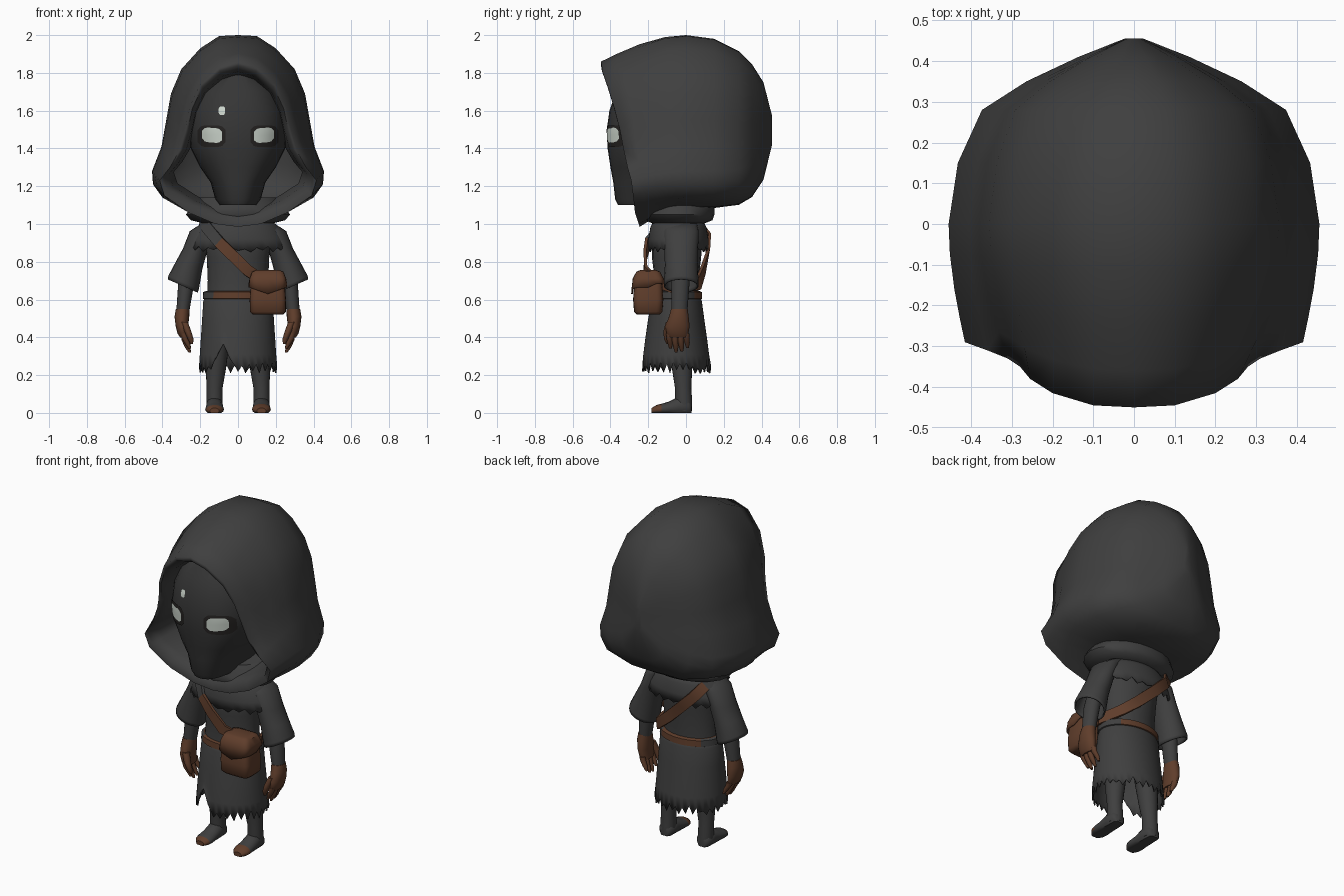
import bpy, bmesh, random
from math import sin, cos, pi, radians
from mathutils import Vector

random.seed(4)
cube = bpy.data.objects.get("Cube")
if cube:
    bpy.data.objects.remove(cube, do_unlink=True)


def material(name, r, g, b):
    m = bpy.data.materials.new(name)
    m.use_nodes = True
    m.diffuse_color = (r, g, b, 1)
    node = next(n for n in m.node_tree.nodes if n.type == 'BSDF_PRINCIPLED')
    node.inputs["Base Color"].default_value = (r, g, b, 1)
    return m


CLOTH = material("charcoal cloth", .05, .05, .05)
FACE = material("dark face", .036, .036, .036)
SOCKET = material("eye socket", .018, .016, .015)
BROWN = material("brown leather", .115, .047, .024)
EYE = material("pale eye", .6, .66, .6)


def finish(name, bm, mats, thick=0, angle=50, normals=True):
    if normals:
        bmesh.ops.recalc_face_normals(bm, faces=bm.faces)
    mesh = bpy.data.meshes.new(name)
    bm.to_mesh(mesh)
    bm.free()
    ob = bpy.data.objects.new(name, mesh)
    bpy.context.collection.objects.link(ob)
    for m in mats:
        mesh.materials.append(m)
    bpy.ops.object.select_all(action='DESELECT')
    ob.select_set(True)
    bpy.context.view_layer.objects.active = ob
    bpy.ops.object.shade_smooth_by_angle(angle=radians(angle))
    if thick:
        mod = ob.modifiers.new("thickness", 'SOLIDIFY')
        mod.thickness = thick
        mod.offset = 0
    return ob


def loft(name, rings, mats, cap=(True, True), thick=0, rule=None, angle=50):
    """Skin closed loops of equal length; rule picks a colour from a face centre."""
    bm = bmesh.new()
    rows = [[bm.verts.new(p) for p in r] for r in rings]
    n = len(rows[0])
    for a, b in zip(rows, rows[1:]):
        for i in range(n):
            j = (i + 1) % n
            bm.faces.new((a[i], a[j], b[j], b[i]))
    for use, row in zip(cap, (rows[0], rows[-1])):
        if use:
            bm.faces.new(row)
    if rule:
        for f in bm.faces:
            f.material_index = rule(f.calc_center_median())
    return finish(name, bm, mats, thick, angle)


def oval(cx, cy, z, rx, ry, n=20, p=2.0):
    out = []
    for i in range(n):
        c, s = cos(2 * pi * i / n), sin(2 * pi * i / n)
        out.append(Vector((cx + rx * abs(c) ** (2 / p) * (1 if c > 0 else -1),
                           cy + ry * abs(s) ** (2 / p) * (1 if s > 0 else -1), z)))
    return out


def tube(name, spec, mats, side=1, **kw):
    return loft(name, [oval(side * x, y, z, rx, ry) for x, y, z, rx, ry in spec], mats, **kw)


def ragged(loop, depth):
    for i, p in enumerate(loop):
        p.z += depth * ((i % 2) * random.uniform(.4, 1) - random.uniform(0, .5))


# Hood: rim, widest section, then narrowing sections to the back
rim = [(0, -.45, 1.86), (.1, -.445, 1.83), (.2, -.415, 1.74), (.255, -.38, 1.62), (.28, -.35, 1.5),
       (.31, -.33, 1.39), (.36, -.31, 1.3), (.415, -.29, 1.23), (.39, -.28, 1.15), (.26, -.27, 1.06),
       (.12, -.25, 1.0), (0, -.245, .985)]
wide = [(0, 2.0), (.1, 1.995), (.2, 1.93), (.3, 1.82), (.355, 1.69), (.38, 1.55),
        (.405, 1.41), (.455, 1.28), (.45, 1.21), (.4, 1.14), (.2, 1.09), (0, 1.085)]


def both(half):
    return half + [Vector((-p.x, p.y, p.z)) for p in half[-2:0:-1]]


rim = [Vector(p) for p in rim]
wide = [Vector((x, 0, z)) for x, z in wide]


def inset(k, push):
    return both([Vector((p.x * k, p.y + push, 1.42 + (p.z - 1.42) * (k if p.z > 1.42 else k - .06))) for p in rim])


hood = [inset(.82, .22), inset(.88, .06), inset(.95, .0)]
for t in (0, .2, .45, .75, 1):
    e = sin(t * pi / 2)
    hood.append(both([Vector((a.x + (b.x - a.x) * e, a.y * (1 - t), a.z + (b.z - a.z) * e))
                      for a, b in zip(rim, wide)]))
for y, sx, up, low in ((.15, .95, .96, 1), (.28, .82, .83, .96), (.35, .58, .69, .86),
                       (.41, .3, .5, .64), (.455, .05, .15, .2)):
    hood.append(both([Vector((p.x * sx, y, 1.5 + (p.z - 1.5) * (up if p.z > 1.5 else low))) for p in wide]))
loft("hood", hood, [CLOTH], cap=(False, True), angle=70)

# Head with a tapered wrapped muzzle
HEAD = [(1.1, .1, -.36), (1.13, .12, -.375), (1.22, .145, -.385), (1.3, .2, -.4), (1.4, .25, -.415),
        (1.5, .26, -.42), (1.6, .25, -.405), (1.7, .21, -.37), (1.79, .12, -.3)]
BACK = -.12
loft("face", [oval(0, BACK, z, rx, BACK - yf, 32, 2.4) for z, rx, yf in HEAD], [FACE])


def face_y(x, z):
    for (z0, r0, y0), (z1, r1, y1) in zip(HEAD, HEAD[1:]):
        if z0 <= z <= z1:
            t = (z - z0) / (z1 - z0)
            rx, ry = r0 + (r1 - r0) * t, BACK - y0 - (y1 - y0) * t
            return BACK - ry * (1 - (abs(x) / rx) ** 2.4) ** (1 / 2.4)


def patch(name, cx, cz, w, h, mat, lift, slant=0):
    """Thin rounded plate that follows the face."""
    bm = bmesh.new()
    cols = 8
    rows = []
    for i in range(cols + 1):
        u = 2 * i / cols - 1
        half = h / 2 * (1 - abs(u) ** 5 * .45)
        x = cx + u * w / 2
        rows.append([bm.verts.new((x, face_y(x, z) - lift, z))
                     for z in [cz + slant * u + k * half for k in (-1, -.5, 0, .5, 1)]])
    for a, b in zip(rows, rows[1:]):
        for k in range(4):
            bm.faces.new((a[k], b[k], b[k + 1], a[k + 1]))
    return finish(name, bm, [mat], normals=False)


for side, label in ((1, "left"), (-1, "right")):
    patch(label + "_eye_socket", side * .14, 1.465, .15, .115, SOCKET, .005)
    patch(label + "_eye", side * .137, 1.47, .105, .078, EYE, .009, side * .004)
patch("forehead_mark", -.085, 1.6, .034, .045, EYE, .006)

# Collar scarf and torso
tube("collar", [(0, -.04, 1.14, .2, .17), (0, -.04, 1.09, .25, .19), (0, -.045, 1.05, .275, .195),
                (0, -.04, 1.02, .25, .18), (0, -.04, 1.0, .17, .13)], [CLOTH])
tube("torso", [(0, -.04, 1.02, .15, .11), (0, -.045, .95, .18, .135), (0, -.05, .82, .165, .13),
               (0, -.05, .7, .16, .115), (0, -.055, .6, .165, .12)], [CLOTH])

# Ragged shoulder mantle
mantle = [oval(0, -.04, z, rx, ry, 48) for z, rx, ry in
          ((1.03, .16, .12), (.98, .215, .145), (.92, .245, .155), (.865, .262, .155))]
ragged(mantle[-1], .028)
loft("mantle", mantle, [CLOTH], cap=(False, False), thick=.008)

# Skirt with torn hem and a front slit
skirt = [oval(0, y, z, rx, ry, 64) for y, z, rx, ry in
         ((-.05, .64, .16, .115), (-.05, .59, .18, .13), (-.052, .48, .187, .147),
          (-.052, .39, .193, .16), (-.052, .31, .198, .17), (-.05, .23, .203, .178))]
ragged(skirt[-1], .045)
for row, floor in ((skirt[-1], .37), (skirt[-2], .38)):
    for p in row:
        if p.y < -.1 and abs(p.x + .08) < .055:
            p.z = max(p.z, floor - 2.2 * abs(p.x + .08))
loft("skirt", skirt, [CLOTH], cap=(False, False), thick=.008)

# Belt, leather at the middle only
loft("belt", [oval(0, -.05, z, rx, rx - .05, 40) for z, rx in ((.6, .176), (.605, .186), (.64, .184), (.645, .17))],
     [CLOTH, BROWN], rule=lambda c: int(abs(c.x) < .12))

# Limbs
for side, label in ((1, "left"), (-1, "right")):
    sleeve = [oval(side * x, -.025, z, rx, ry) for x, z, rx, ry in
              ((.14, 1.0, .05, .08), (.19, .96, .062, .088), (.225, .87, .062, .085),
               (.26, .78, .068, .083), (.288, .69, .077, .088), (.292, .672, .075, .088))]
    for row, tilt in zip(sleeve[3:], (.2, .45, .45)):
        mid = sum((p.x for p in row)) / len(row)
        for p in row:
            p.z += side * (p.x - mid) * tilt
    loft(label + "_sleeve", sleeve, [CLOTH], cap=(True, False), thick=.008)
    tube(label + "_forearm", [(.25, -.025, .8, .04, .045), (.275, -.03, .68, .042, .048),
                              (.293, -.035, .53, .034, .042)], [CLOTH], side)
    tube(label + "_glove", [(.293, -.035, .55, .036, .044), (.297, -.038, .51, .039, .052),
                            (.297, -.045, .46, .033, .064), (.292, -.045, .42, .028, .058),
                            (.285, -.043, .4, .022, .05)], [BROWN], side)
    for k in range(4):
        y = -.088 + k * .03
        drop = .02 * abs(k - 1.4)
        tube(label + "_finger_" + str(k + 1),
             [(.288, y, .42, .016, .017), (.282, y, .38 + drop / 2, .016, .016),
              (.268, y + .004, .34 + drop, .014, .014), (.255, y + .006, .312 + drop, .007, .007)], [BROWN], side)
    tube(label + "_thumb", [(.285, -.085, .48, .02, .022), (.265, -.1, .43, .018, .02),
                            (.25, -.1, .39, .015, .016), (.245, -.095, .365, .007, .008)], [BROWN], side)
    tube(label + "_leg", [(.1, -.03, .5, .07, .075), (.108, -.025, .35, .06, .065), (.118, -.02, .22, .052, .052),
                          (.124, -.015, .13, .042, .043), (.124, -.012, .06, .043, .045),
                          (.124, -.01, .01, .04, .042)], [CLOTH], side)
    # Foot sections run from heel to toe; toe tip is leather
    foot = []
    for y, w, h in ((.03, .025, .05), (.015, .042, .075), (-.04, .045, .085), (-.09, .047, .06),
                    (-.13, .05, .048), (-.155, .046, .042), (-.182, .025, .026)):
        foot.append([Vector((side * .124 + w * cos(a), y, max(0, h * (.4 + .6 * sin(a)))))
                     for a in (2 * pi * i / 16 for i in range(16))])
    tip = -.125 if side > 0 else -.155
    loft(label + "_foot", foot, [CLOTH, BROWN], rule=lambda c: int(c.y < tip and c.z > .008))

# Shoulder strap: a ribbon over the right shoulder to the left hip
path = [Vector(p) for p in ((-.18, -.04, 1.02), (-.165, -.14, .98), (-.1, -.2, .905), (-.03, -.215, .835),
                            (.05, -.215, .755), (.13, -.17, .7), (.19, -.06, .66), (.14, .065, .68),
                            (.05, .09, .755), (-.05, .115, .85), (-.13, .115, .93), (-.175, .07, .99))]
strap = []
for i, p in enumerate(path):
    along = (path[(i + 1) % len(path)] - path[i - 1]).normalized()
    out = Vector((p.x, (p.y + .04) * 1.6, .0 if p.z < .97 else .15)).normalized()
    across = along.cross(out).normalized()
    strap.append([p + across * a + out * b for a, b in ((-.03, -.007), (.03, -.007), (.03, .009), (-.03, .009))])
strap.append([p.copy() for p in strap[0]])
loft("strap", strap, [CLOTH, BROWN], cap=(False, False), rule=lambda c: int(c.z < .92 or c.y > .06))

# Satchel body and pointed flap
satchel = [oval(.158, -.2, z, rx, ry, 24, 5) for z, rx, ry in
           ((.52, .08, .06), (.535, .095, .075), (.6, .096, .08), (.68, .09, .075), (.725, .08, .06), (.74, .06, .04))]
loft("satchel", satchel, [BROWN])
flap = [oval(.158, -.2, z, rx, ry, 32, 5) for z, rx, ry in
        ((.752, .06, .04), (.745, .08, .06), (.71, .093, .078), (.665, .098, .086))]
for p in flap[-1]:
    if p.y < -.2:
        p.z -= .035 * (1 - abs(p.x - .158) / .1)
    else:
        p.z += .02
loft("satchel_flap", flap, [BROWN], cap=(True, False), thick=.008)
